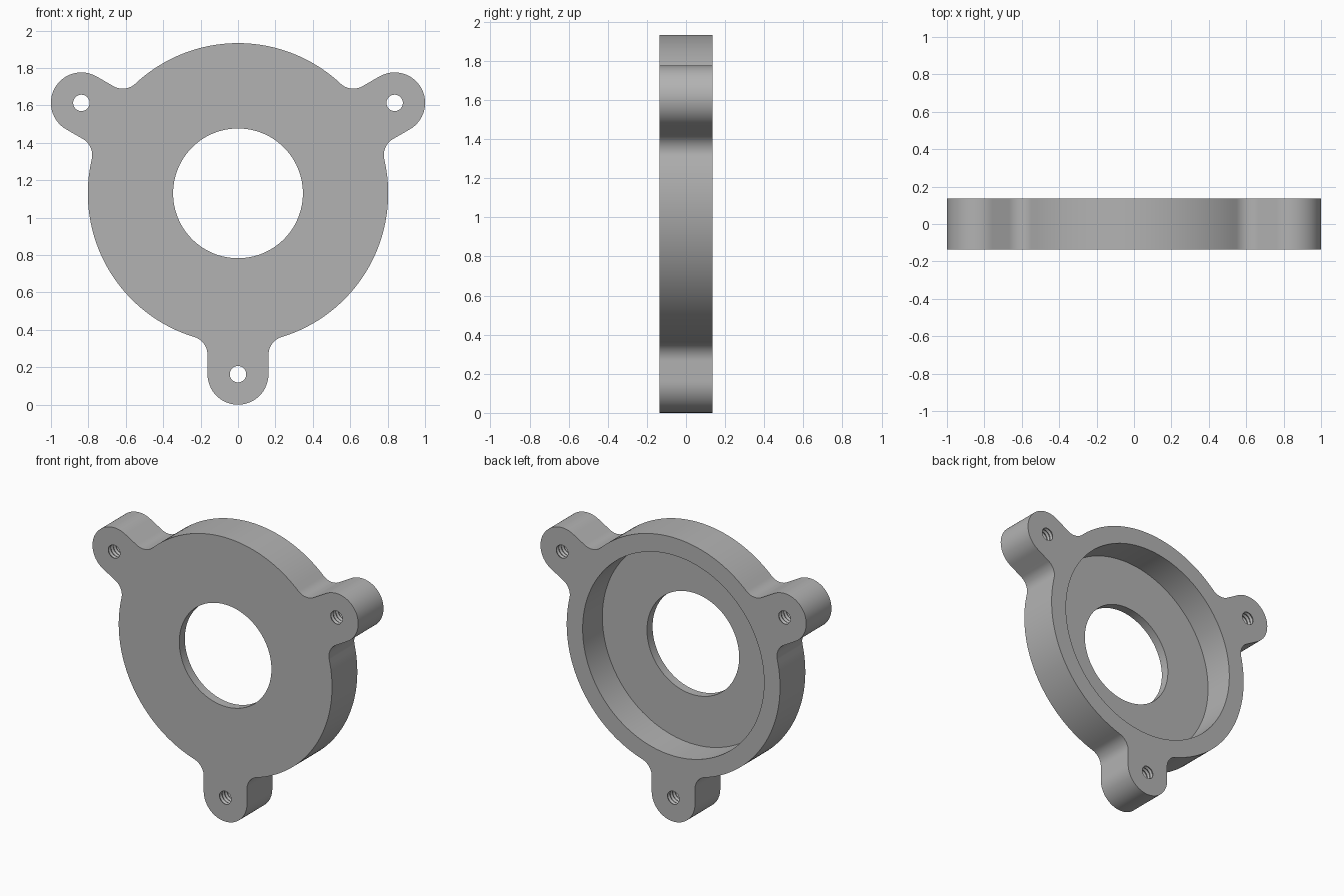
import bpy, bmesh, math
from mathutils import Matrix, Vector

# Remove the default cube
cube = bpy.data.objects.get("Cube")
if cube:
    bpy.data.objects.remove(cube, do_unlink=True)

# Main dimensions
CENTRE_Z = 1.13
HALF = 0.136            # half of the plate thickness
BODY_R, BORE_R, RECESS_R = 0.803, 0.347, 0.683
FLOOR_Y = -HALF + 0.06  # inner face of the thin front wall
LUG_DIST, LUG_R, FILLET_R = 0.967, 0.163, 0.10
SCREW_R, GROOVE_R, THREADS = 0.044, 0.052, 10
LUG_ANGLES = [math.radians(a) for a in (-90, 30, 150)]


def arc(cx, cy, radius, start, end, steps):
    return [Vector((cx + radius * math.cos(start + (end - start) * i / steps),
                    cy + radius * math.sin(start + (end - start) * i / steps)))
            for i in range(steps + 1)]


def circle(cx, cy, radius, steps):
    return arc(cx, cy, radius, 0, math.tau, steps)[:-1]


def lug_section():
    """One third of the outline: fillet, lug tip, fillet, body arc."""
    side = LUG_R + FILLET_R
    out = math.sqrt((BODY_R + FILLET_R) ** 2 - side ** 2)
    t = math.atan2(side, out)
    pts = arc(out, -side, FILLET_R, math.pi - t, math.pi / 2, 12)
    pts += arc(LUG_DIST, 0, LUG_R, -math.pi / 2, math.pi / 2, 32)
    pts += arc(out, side, FILLET_R, -math.pi / 2, t - math.pi, 12)
    pts += arc(0, 0, BODY_R, t, math.tau / 3 - t, 40)[1:-1]
    return pts


bm = bmesh.new()


def ring(points, y):
    """Closed loop of edges standing in the plane at depth y."""
    verts = [bm.verts.new((p.x, y, p.y + CENTRE_Z)) for p in points]
    return [bm.edges.new((v, verts[(i + 1) % len(verts)])) for i, v in enumerate(verts)]


def wall(rings):
    for a, b in zip(rings, rings[1:]):
        bmesh.ops.bridge_loops(bm, edges=a + b)


def flat_face(*rings):
    bmesh.ops.triangle_fill(bm, use_beauty=True, use_dissolve=False,
                            edges=[e for r in rings for e in r])


# Outer wall
outline = [Matrix.Rotation(a, 2) @ p for a in LUG_ANGLES for p in lug_section()]
outer = [ring(outline, -HALF), ring(outline, HALF)]

# Central bore through the front wall, and the round recess behind it
bore = [ring(circle(0, 0, BORE_R, 96), y) for y in (-HALF, FLOOR_Y)]
recess = [ring(circle(0, 0, RECESS_R, 128), y) for y in (FLOOR_Y, HALF)]

# Threaded screw holes
screws = []
for a in LUG_ANGLES:
    x, z = LUG_DIST * math.cos(a), LUG_DIST * math.sin(a)
    screws.append([ring(circle(x, z, GROOVE_R if i % 2 else SCREW_R, 32),
                        -HALF + 2 * HALF * i / (2 * THREADS))
                   for i in range(2 * THREADS + 1)])

# Flat faces: front, back rim, recess floor
flat_face(outer[0], bore[0], *[s[0] for s in screws])
flat_face(outer[1], recess[1], *[s[-1] for s in screws])
flat_face(recess[0], bore[1])
for rings in (outer, bore, recess, *screws):
    wall(rings)
bmesh.ops.recalc_face_normals(bm, faces=bm.faces)

mesh = bpy.data.meshes.new("mounting_flange")
bm.to_mesh(mesh)
bm.free()
flange = bpy.data.objects.new("mounting_flange", mesh)
bpy.context.collection.objects.link(flange)

# Single grey material
grey = bpy.data.materials.new("plain_grey")
grey.use_nodes = True
colour = (0.45, 0.45, 0.45, 1)
grey.diffuse_color = colour
grey.node_tree.nodes["Principled BSDF"].inputs["Base Color"].default_value = colour
mesh.materials.append(grey)

# Smooth walls with sharp rims
bpy.ops.object.select_all(action="DESELECT")
flange.select_set(True)
bpy.context.view_layer.objects.active = flange
bpy.ops.object.shade_smooth_by_angle(angle=math.radians(30))
